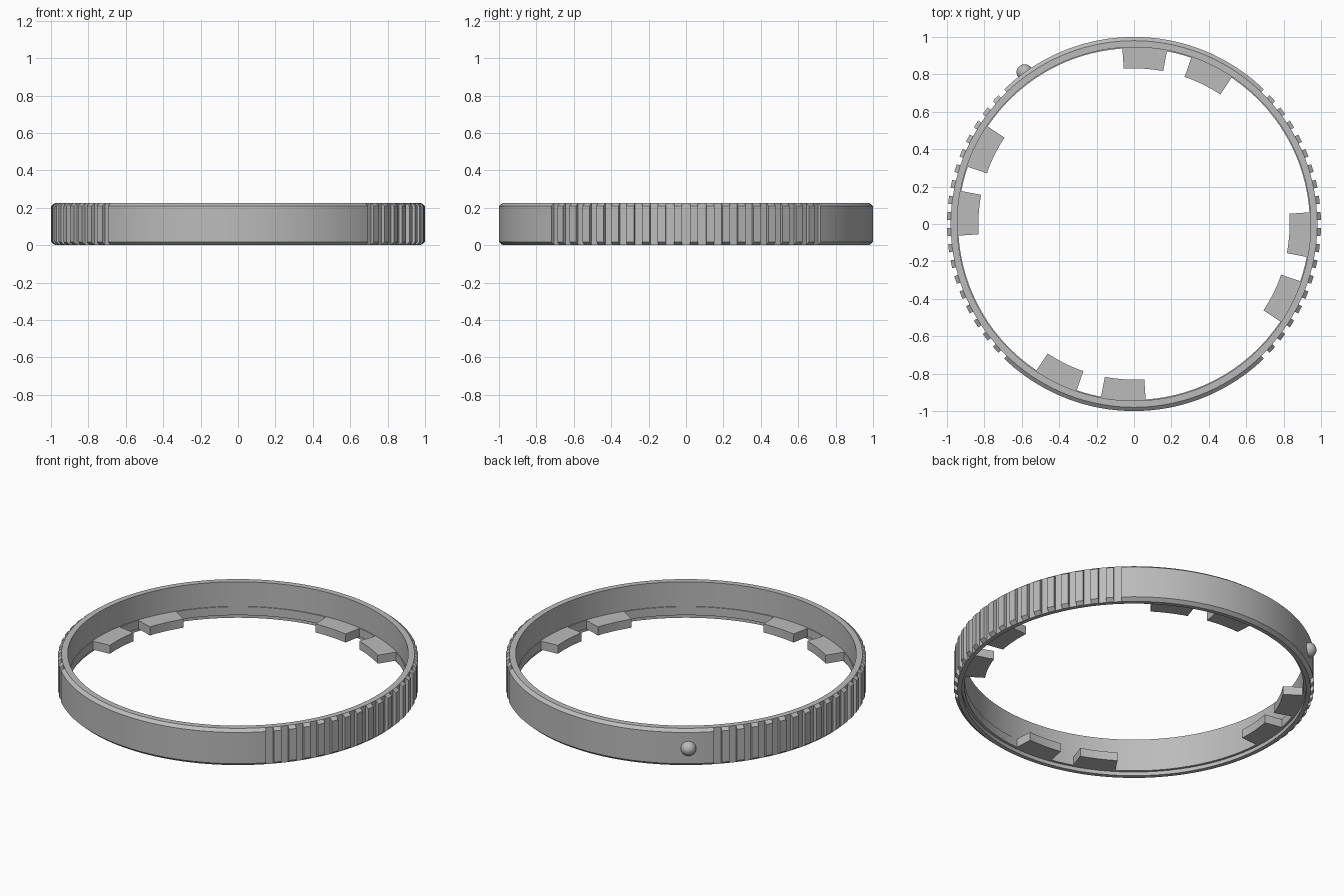
import bpy, bmesh
from math import cos, sin, radians

if "Cube" in bpy.data.objects:
    bpy.data.objects.remove(bpy.data.objects["Cube"], do_unlink=True)

grey = bpy.data.materials.new("plain_grey")
grey.use_nodes = True
colour = (0.5, 0.5, 0.5, 1)
grey.diffuse_color = colour
grey.node_tree.nodes["Principled BSDF"].inputs["Base Color"].default_value = colour


def finish(name, bm):
    bmesh.ops.remove_doubles(bm, verts=bm.verts, dist=0.0002)
    bmesh.ops.recalc_face_normals(bm, faces=bm.faces)
    mesh = bpy.data.meshes.new(name)
    bm.to_mesh(mesh)
    bm.free()
    obj = bpy.data.objects.new(name, mesh)
    mesh.materials.append(grey)
    bpy.context.collection.objects.link(obj)
    bpy.ops.object.select_all(action="DESELECT")
    obj.select_set(True)
    bpy.context.view_layer.objects.active = obj
    bpy.ops.object.shade_smooth_by_angle(angle=radians(25))
    return obj


def sweep(bm, profile, columns, closed):
    """Sweep a radius/height profile round z; each column has an angle and a radius limit."""
    rows = []
    for angle, limit in columns:
        c, s = cos(radians(angle)), sin(radians(angle))
        rows.append([bm.verts.new((min(r, limit) * c, min(r, limit) * s, z))
                     for r, z in profile])
    n = len(profile)
    pairs = list(zip(rows, rows[1:]))
    if closed:
        pairs.append((rows[-1], rows[0]))
    else:
        bm.faces.new(rows[0])
        bm.faces.new(rows[-1])
    for a, b in pairs:
        for i in range(n):
            j = (i + 1) % n
            bm.faces.new((a[i], b[i], b[j], a[j]))


# Ring columns: grip grooves on both sides, plain arcs at front and back
OUTER, GROOVE = 1.0, 0.98
HALF_GRIP, WIDTH, GROOVES = 46, 2.5, 19
pitch = (2 * HALF_GRIP - WIDTH) / (GROOVES - 1)
columns = []
for side in (0, 180):
    for i in range(GROOVES):
        start = side - HALF_GRIP + i * pitch
        end = start + WIDTH
        columns += [(start, OUTER), (start, GROOVE), (end, GROOVE), (end, OUTER)]
    steps = 44
    span = 180 - 2 * HALF_GRIP
    columns += [(side + HALF_GRIP + span * k / steps, OUTER) for k in range(1, steps)]

# Chamfered ring with a shallow inner lip
ring_profile = [(0.98, 0), (1, 0.018), (1, 0.209), (0.98, 0.225), (0.945, 0.225),
                (0.945, 0.075), (0.94, 0.075), (0.94, 0.023), (0.955, 0.023), (0.955, 0)]
bm = bmesh.new()
sweep(bm, ring_profile, columns, True)
finish("grip_ring", bm)

# Four pairs of inner locking tabs
tab_profile = [(0.832, 0.023), (0.95, 0.023), (0.95, 0.075), (0.832, 0.075)]
for quarter in range(4):
    for label, first, last in (("wide", 79.2, 93.8), ("side", 56.3, 71)):
        bm = bmesh.new()
        sweep(bm, tab_profile,
              [(90 * quarter + first + (last - first) * k / 8, 2) for k in range(9)], False)
        finish(f"{label}_tab_{quarter + 1}", bm)

# Round index bead on the outer wall
bm = bmesh.new()
bmesh.ops.create_uvsphere(bm, u_segments=32, v_segments=16, radius=0.043)
bead = finish("index_bead", bm)
bead.location = (cos(radians(125.8)), sin(radians(125.8)), 0.1125)
